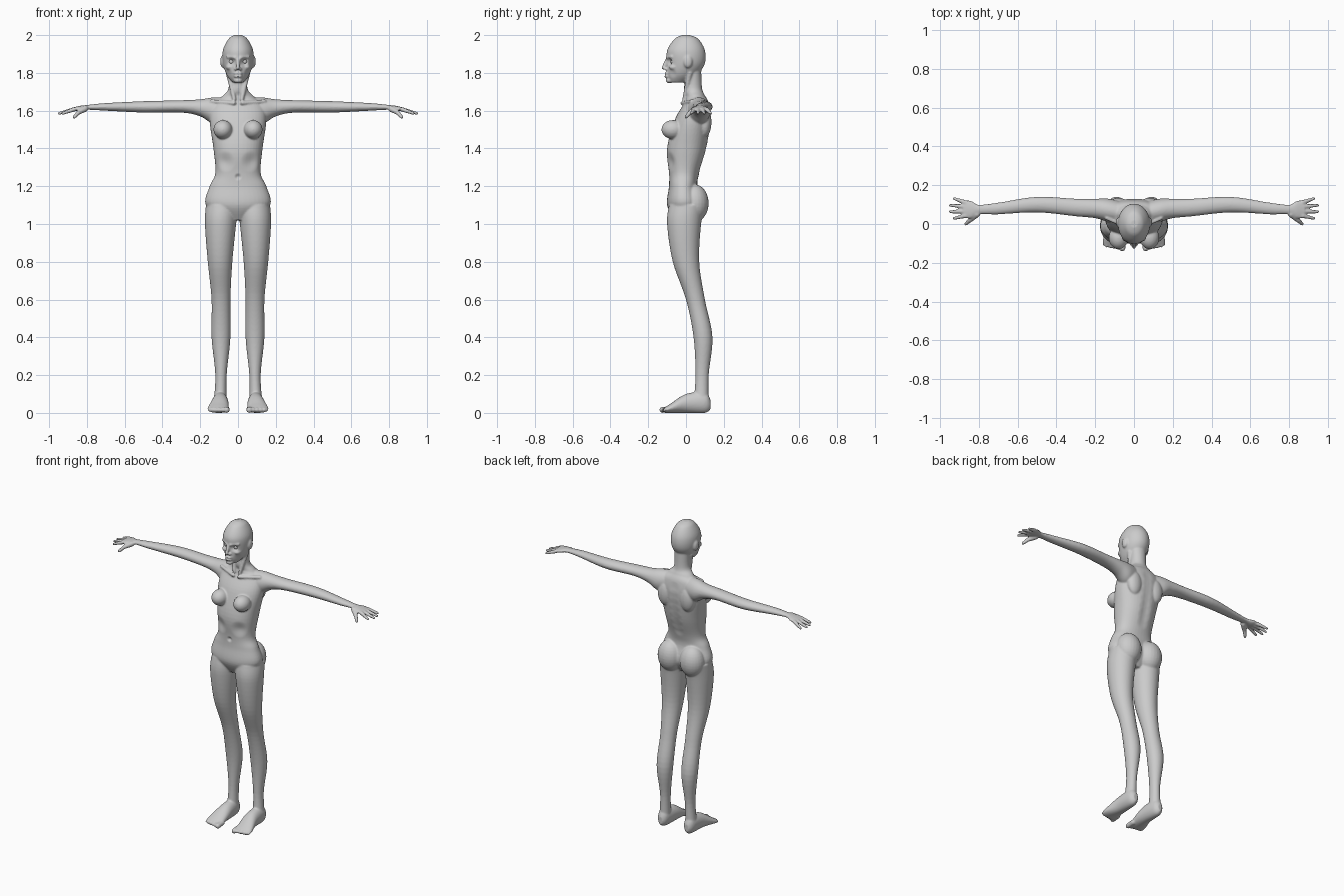
import bpy
import bmesh
from math import cos, sin, pi, copysign
from mathutils import Matrix, Vector

if "Cube" in bpy.data.objects:
    bpy.data.objects.remove(bpy.data.objects["Cube"], do_unlink=True)

grey = (.6, .6, .6, 1)
skin = bpy.data.materials.new("plain_grey")
skin.use_nodes = True
skin.diffuse_color = grey
skin.node_tree.nodes["Principled BSDF"].inputs["Base Color"].default_value = grey

X, Y, Z = range(3)


def catmull_rom(before, start, end, after, t):
    """Value of a smooth curve between start and end."""
    slope_in = (end - before) / 2
    slope_out = (after - start) / 2
    ease = t * t * (3 - 2 * t)
    bend_in = t * (1 - t) ** 2 * slope_in
    bend_out = t * t * (t - 1) * slope_out
    return start + (end - start) * ease + bend_in + bend_out


def smooth_rows(rows, steps=6):
    """Pass a smooth curve through a list of cross-section rows."""
    padded = [rows[0], *rows, rows[-1]]
    result = []
    for window in zip(padded, padded[1:], padded[2:], padded[3:]):
        for step in range(steps):
            result.append([catmull_rom(*values, step / steps) for values in zip(*window)])
    return result + [rows[-1]]


def loft(bm, axis, rows, power=2, sides=40):
    """Skin rounded sections; each row is position, low, high, low, high."""
    first, second = [other for other in (X, Y, Z) if other != axis]
    rings = []
    for position, left, right, low, high in smooth_rows(rows):
        ring = []
        for side in range(sides):
            angle = 2 * pi * side / sides
            co = Vector()
            co[axis] = position
            for other, start, end, wave in ((first, left, right, cos(angle)),
                                            (second, low, high, sin(angle))):
                bulge = copysign(abs(wave) ** (2 / power), wave)
                co[other] = (start + end) / 2 + (end - start) / 2 * bulge
            ring.append(bm.verts.new(co))
        rings.append(ring)
    for lower, upper in zip(rings, rings[1:]):
        for side in range(sides):
            bm.faces.new((lower[side - 1], lower[side], upper[side], upper[side - 1]))
    bm.faces.new(rings[0])
    bm.faces.new(rings[-1])


def slab(height, half_width, front, back):
    """Cross-section row that is the same on the left and the right."""
    return (height, -half_width, half_width, front, back)


def ball(bm, centre, radii):
    matrix = Matrix.Translation(centre) @ Matrix.Diagonal((*radii, 1))
    bmesh.ops.create_uvsphere(bm, u_segments=24, v_segments=16, radius=1, matrix=matrix)


def tube(bm, start, end, start_radius, end_radius):
    """Tapered rod with rounded ends."""
    start, end = Vector(start), Vector(end)
    turn = (end - start).to_track_quat('Z', 'Y').to_matrix().to_4x4()
    bmesh.ops.create_cone(bm, cap_ends=True, segments=16,
                          radius1=start_radius, radius2=end_radius,
                          depth=(end - start).length,
                          matrix=Matrix.Translation((start + end) / 2) @ turn)
    ball(bm, start, [start_radius] * 3)
    ball(bm, end, [end_radius] * 3)


def add_object(name, bm):
    mesh = bpy.data.meshes.new(name)
    bm.to_mesh(mesh)
    bm.free()
    mesh.materials.append(skin)
    mesh.shade_smooth()
    thing = bpy.data.objects.new(name, mesh)
    bpy.context.collection.objects.link(thing)
    return thing


bm = bmesh.new()

# Leg, from hip to ankle
loft(bm, Z, [
    (1.1, 0, .17, -.09, .1), (1, .01, .175, -.1, .08), (.8, .03, .16, -.07, .07),
    (.6, .04, .14, 0, .1), (.4, .04, .14, .04, .14), (.2, .06, .12, .05, .12),
    (.05, .06, .13, .04, .12)])

# Foot and toes
loft(bm, Y, [
    (.13, .08, .11, .02, .07), (.1, .06, .13, 0, .11), (0, .05, .14, 0, .1),
    (-.08, .05, .16, 0, .05), (-.11, .05, .16, 0, .03)])
for toe in range(5):
    x = .06 + .02 * toe
    radius = .012 if toe else .016
    tube(bm, start=(x, -.08, .02), end=(x, -.125 + .004 * toe, .016),
         start_radius=radius, end_radius=radius)

# Arm and palm
loft(bm, X, [
    (.05, 0, .11, 1.54, 1.67), (.13, .01, .13, 1.53, 1.67), (.2, .03, .13, 1.57, 1.66),
    (.3, .04, .13, 1.59, 1.655), (.5, .06, .14, 1.59, 1.65), (.7, .05, .11, 1.6, 1.64),
    (.8, .05, .1, 1.605, 1.63), (.84, .03, .12, 1.6, 1.625), (.88, .03, .12, 1.595, 1.615)])

# Fingers fan out from the palm, with the thumb in front
for finger in range(4):
    fan = finger - 1.5
    tube(bm, start=(.87, .077 + .023 * fan, 1.606),
         end=(.95 - .01 * fan ** 2, .08 + .034 * fan, 1.586),
         start_radius=.012, end_radius=.008)
thumb_joint = (.845, .02, 1.59)
tube(bm, start=(.81, .05, 1.61), end=thumb_joint, start_radius=.017, end_radius=.012)
tube(bm, start=thumb_joint, end=(.867, 0, 1.566), start_radius=.012, end_radius=.009)

# Breast, buttock, shoulder blade and collarbone
ball(bm, centre=(.08, -.07, 1.5), radii=(.05, .06, .05))
ball(bm, centre=(.08, .045, 1.11), radii=(.08, .075, .1))
ball(bm, centre=(.08, .1, 1.54), radii=(.05, .035, .08))
tube(bm, start=(.02, -.02, 1.64), end=(.14, .03, 1.65), start_radius=.01, end_radius=.01)

# Neck muscle, ear, cheekbone, brow and nostril
tube(bm, start=(.05, .02, 1.8), end=(.02, -.01, 1.66), start_radius=.015, end_radius=.01)
ball(bm, centre=(.08, .01, 1.86), radii=(.014, .024, .034))
ball(bm, centre=(.045, -.06, 1.83), radii=(.02, .03, .016))
tube(bm, start=(.014, -.1, 1.88), end=(.055, -.075, 1.885), start_radius=.008, end_radius=.008)
ball(bm, centre=(.012, -.104, 1.82), radii=(.009, .012, .008))

# Copy everything so far to the other side
copy = bmesh.ops.duplicate(bm, geom=bm.verts[:] + bm.edges[:] + bm.faces[:])
for item in copy["geom"]:
    if isinstance(item, bmesh.types.BMVert):
        item.co.x *= -1

# Torso
loft(bm, Z, [
    slab(1.68, .06, 0, .1), slab(1.64, .13, -.01, .12), slab(1.55, .15, -.06, .13),
    slab(1.4, .13, -.1, .11), slab(1.27, .12, -.09, .07), slab(1.2, .15, -.09, .06),
    slab(1.1, .17, -.1, .08), slab(1.02, .06, -.06, .04)], power=2.2)

# Neck spreading into the shoulders
loft(bm, Z, [
    slab(1.83, .05, 0, .08), slab(1.72, .05, -.01, .085), slab(1.68, .08, 0, .1),
    slab(1.63, .13, 0, .12)])

# Head
loft(bm, Z, [
    slab(2, .02, -.02, .02), slab(1.98, .05, -.06, .065), slab(1.92, .08, -.1, .1),
    slab(1.85, .08, -.1, .1), slab(1.79, .06, -.1, .06), slab(1.75, .03, -.09, 0)])

# Nose, lips and chin
tube(bm, start=(0, -.1, 1.87), end=(0, -.12, 1.827), start_radius=.009, end_radius=.01)
for lip_height in (1.782, 1.797):
    ball(bm, centre=(0, -.098, lip_height), radii=(.024, .018, .008))
ball(bm, centre=(0, -.088, 1.76), radii=(.024, .02, .015))

bmesh.ops.recalc_face_normals(bm, faces=bm.faces)
body = add_object("body", bm)

# Fuse the parts into one continuous skin
remesh = body.modifiers.new("fuse", 'REMESH')
remesh.mode = 'VOXEL'
remesh.voxel_size = .005
remesh.use_smooth_shade = True
relax = body.modifiers.new("relax", 'SMOOTH')
relax.iterations = 5
bpy.context.view_layer.objects.active = body
for modifier_name in ("fuse", "relax"):
    bpy.ops.object.modifier_apply(modifier=modifier_name)


def press(centre, radius, depth):
    """Move the skin softly along y around a point, on both sides."""
    centre = Vector(centre)
    for vertex in body.data.vertices:
        if abs(vertex.co.z - centre.z) < radius:
            mirrored = Vector((abs(vertex.co.x), vertex.co.y, vertex.co.z))
            nearness = 1 - (mirrored - centre).length / radius
            if nearness > 0:
                vertex.co.y += depth * nearness * nearness * (3 - 2 * nearness)


# Eye sockets, cheeks, mouth line, navel and waist hollows
press(centre=(.034, -.09, 1.86), radius=.028, depth=.018)
press(centre=(.05, -.07, 1.795), radius=.03, depth=.006)
press(centre=(0, -.115, 1.79), radius=.012, depth=.006)
press(centre=(0, -.09, 1.25), radius=.02, depth=.01)
press(centre=(.07, -.09, 1.33), radius=.06, depth=.012)

# Spine groove
for step in range(7):
    press(centre=(0, .1, 1.3 + .05 * step), radius=.05, depth=-.007)

# Eyes
for eye_name, eye_x in (("left_eye", .034), ("right_eye", -.034)):
    bm = bmesh.new()
    ball(bm, centre=(eye_x, -.067, 1.86), radii=[.015] * 3)
    add_object(eye_name, bm)
